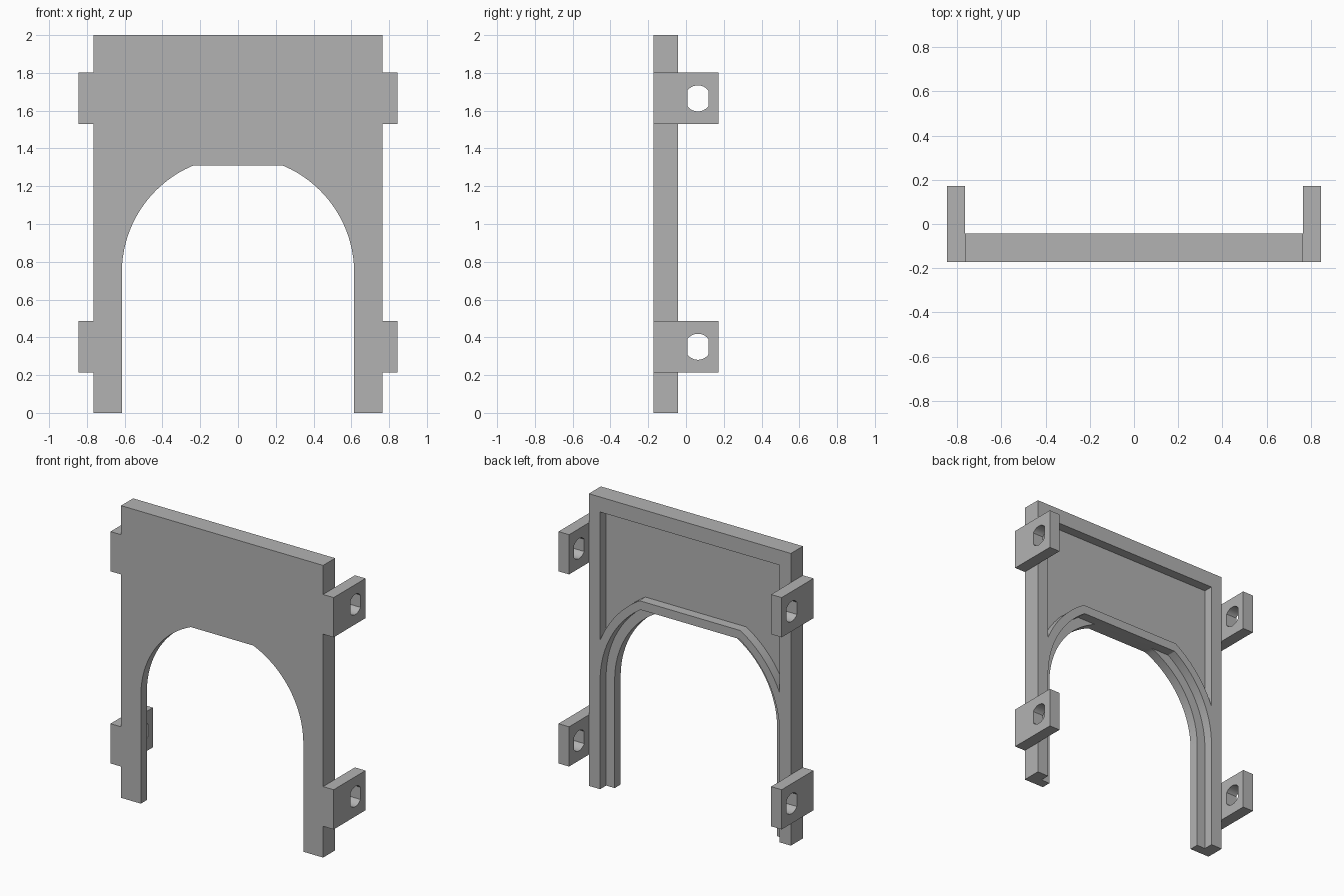
import bpy
import bmesh
import math

cube = bpy.data.objects.get("Cube")
if cube:
    bpy.data.objects.remove(cube, do_unlink=True)

GREY = (0.45, 0.45, 0.45, 1.0)
mat = bpy.data.materials.new("plain_grey")
mat.use_nodes = True
mat.diffuse_color = GREY
mat.node_tree.nodes["Principled BSDF"].inputs["Base Color"].default_value = GREY

FRONT, FLOOR, BACK = -0.172, -0.107, -0.042   # panel depths
HALF_W, TOP, SPRING = 0.765, 2.0, 0.742       # panel size, arch spring height
LUG_BACK, LUG_OUT = 0.172, 0.845


def prism(name, points, axis, start, end):
    """Extrude a 2D outline along x (outline in y, z) or y (outline in x, z)."""
    def place(p, d):
        return (d, p[0], p[1]) if axis == "x" else (p[0], d, p[1])
    bm = bmesh.new()
    a = [bm.verts.new(place(p, start)) for p in points]
    b = [bm.verts.new(place(p, end)) for p in points]
    bm.faces.new(a)
    bm.faces.new(b)
    for i in range(len(a)):
        j = (i + 1) % len(a)
        bm.faces.new((a[i], a[j], b[j], b[i]))
    bmesh.ops.recalc_face_normals(bm, faces=bm.faces)
    mesh = bpy.data.meshes.new(name)
    bm.to_mesh(mesh)
    bm.free()
    mesh.materials.append(mat)
    obj = bpy.data.objects.new(name, mesh)
    bpy.context.collection.objects.link(obj)
    return obj


def rect(u0, u1, v0, v1):
    return [(u0, v0), (u1, v0), (u1, v1), (u0, v1)]


def activate(obj):
    bpy.ops.object.select_all(action="DESELECT")
    obj.select_set(True)
    bpy.context.view_layer.objects.active = obj


def cut(obj, cutter):
    mod = obj.modifiers.new("cut", "BOOLEAN")
    mod.operation, mod.solver, mod.object = "DIFFERENCE", "EXACT", cutter
    activate(obj)
    bpy.ops.object.modifier_apply(modifier=mod.name)
    bpy.data.objects.remove(cutter, do_unlink=True)


def smooth(obj):
    activate(obj)
    bpy.ops.object.shade_smooth_by_angle(angle=math.radians(25))


def arc(radius, start, end, steps=28):
    """Arch points between two angles, right to left over the spring line."""
    return [(radius * math.cos(t), SPRING + radius * math.sin(t))
            for t in (start + (end - start) * i / steps for i in range(steps + 1))]


def mirrored(half):
    return half + [(-x, z) for x, z in reversed(half)]


def arch(radius, crown):
    """Arched doorway outline with a flat crown, running below the floor."""
    top = math.asin((crown - SPRING) / radius)
    return mirrored([(radius, -0.1)] + arc(radius, 0, top))


# Panel with arched opening, rebate behind it and a sunk field above it
panel = prism("arched_panel", rect(-HALF_W, HALF_W, 0, TOP), "y", FRONT, BACK)
cut(panel, prism("opening_cutter", arch(0.615, 1.31), "y", FRONT - 0.1, BACK + 0.1))
cut(panel, prism("rebate_cutter", arch(0.68, 1.31), "y", FLOOR, BACK + 0.1))

FIELD_X, FIELD_TOP, RIB_R, RIB_TOP = 0.68, 1.897, 0.735, 1.37
low = math.acos(FIELD_X / RIB_R)
high = math.asin((RIB_TOP - SPRING) / RIB_R)
field = mirrored([(FIELD_X, FIELD_TOP)] + arc(RIB_R, low, high))
cut(panel, prism("field_cutter", field, "y", FLOOR, BACK + 0.1))
smooth(panel)

# Four mounting lugs, each with a round hole flattened at the sides
HOLE_Y, HOLE_R, HOLE_HALF = 0.063, 0.069, 0.055
bend = math.acos(HOLE_HALF / HOLE_R)
for side, s in (("left", 1), ("right", -1)):
    for level, z in (("lower", 0.35), ("upper", 1.665)):
        lug = prism(f"{level}_{side}_lug", rect(FRONT, LUG_BACK, z - 0.136, z + 0.136),
                    "x", s * HALF_W, s * LUG_OUT)
        hole = []
        for base in (0, math.pi):
            for i in range(17):
                t = base + bend + (math.pi - 2 * bend) * i / 16
                hole.append((HOLE_Y + HOLE_R * math.cos(t), z + HOLE_R * math.sin(t)))
        cut(lug, prism("hole_cutter", hole, "x", s * 0.7, s * 0.9))
        smooth(lug)
